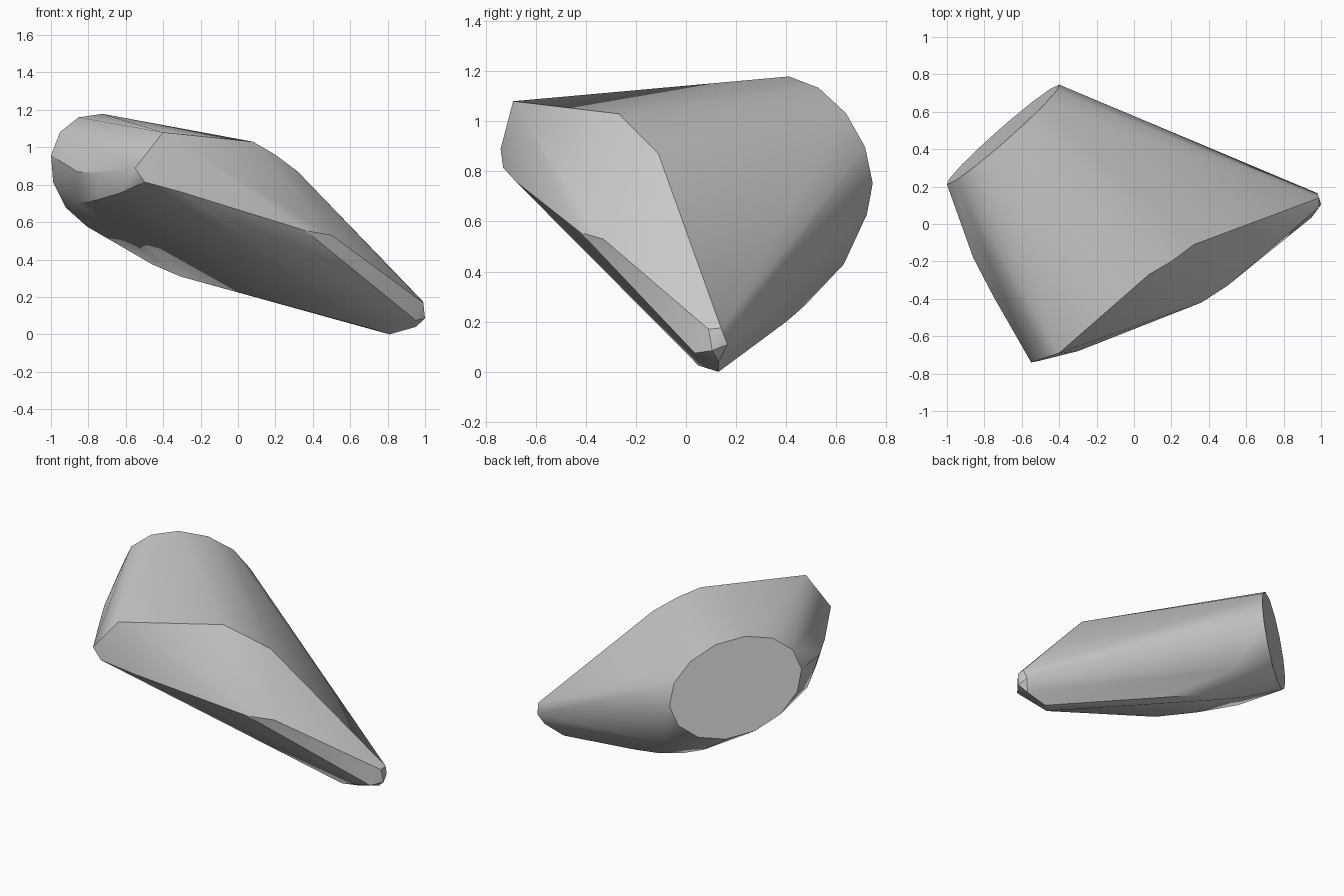
import bpy, bmesh
from math import sin, cos, pi, radians
from mathutils import Vector

# Remove the default cube
old = bpy.data.objects.get("Cube")
if old:
    bpy.data.objects.remove(old, do_unlink=True)


def make_material(name, colour):
    mat = bpy.data.materials.new(name)
    mat.use_nodes = True
    mat.diffuse_color = colour
    mat.node_tree.nodes["Principled BSDF"].inputs["Base Color"].default_value = colour
    return mat


def ellipse(centre, side, up, count):
    """Points around a tilted ellipse, starting at its top."""
    centre, side, up = Vector(centre), Vector(side), Vector(up)
    angles = [2 * pi * i / count + .05 for i in range(count)]
    return [centre + side * sin(a) + up * cos(a) for a in angles]


def hull_object(name, points, material):
    """Wrap the points in a clean convex shell with smooth, edge-split shading."""
    bm = bmesh.new()
    for point in points:
        bm.verts.new(point)
    result = bmesh.ops.convex_hull(bm, input=bm.verts[:])
    inside = {g for key in ("geom_interior", "geom_unused") for g in result[key]
              if isinstance(g, bmesh.types.BMVert)}
    bmesh.ops.delete(bm, geom=list(inside), context="VERTS")
    # Join the triangles of flat facets such as the round butt
    bmesh.ops.dissolve_limit(bm, angle_limit=radians(1), verts=bm.verts[:], edges=bm.edges[:])
    bmesh.ops.recalc_face_normals(bm, faces=bm.faces[:])
    mesh = bpy.data.meshes.new(name)
    bm.to_mesh(mesh)
    bm.free()
    mesh.materials.append(material)
    obj = bpy.data.objects.new(name, mesh)
    bpy.context.collection.objects.link(obj)
    bpy.ops.object.select_all(action="DESELECT")
    obj.select_set(True)
    bpy.context.view_layer.objects.active = obj
    bpy.ops.object.shade_smooth_by_angle(angle=radians(30))
    return obj


# Round flat butt at the back
butt = ellipse((-.7, .478, .855), (.3, .255, -.015), (-.04, -.08, .325), 14)

# Slanted front facet: upper rim, then lower rim
facet_top = [(-.4, -.69, 1.08), (.08, -.27, 1.03), (.2, -.2, .96), (.32, -.11, .87)]
facet_bottom = [(-.55, -.74, .89), (-.5, -.73, .815), (-.3, -.68, .76),
                (.36, -.42, .555), (.5, -.33, .53)]

# Blunt narrow tip
tip = [(.99, .14, .175), (.99, .09, .17), (.98, .165, .11), (1, .105, .085),
       (.95, .035, .075), (.95, .13, .04), (.81, .13, 0), (.73, .05, .025)]

# Bevelled left flank
flank = [(-.75, -.39, .86), (-.86, -.18, .87), (-.63, -.55, .755),
         (-.75, -.3, .72), (-.86, -.05, .7)]

# Rounded keel underneath
keel = [(-.26, .63, .43), (-.46, .47, .375), (-.31, .46, .31),
        (-.12, .475, .265), (.1, .4, .2)]

stone_grey = make_material("stone_grey", (.6, .6, .6, 1))
hull_object("stone_chunk", butt + facet_top + facet_bottom + tip + flank + keel, stone_grey)
